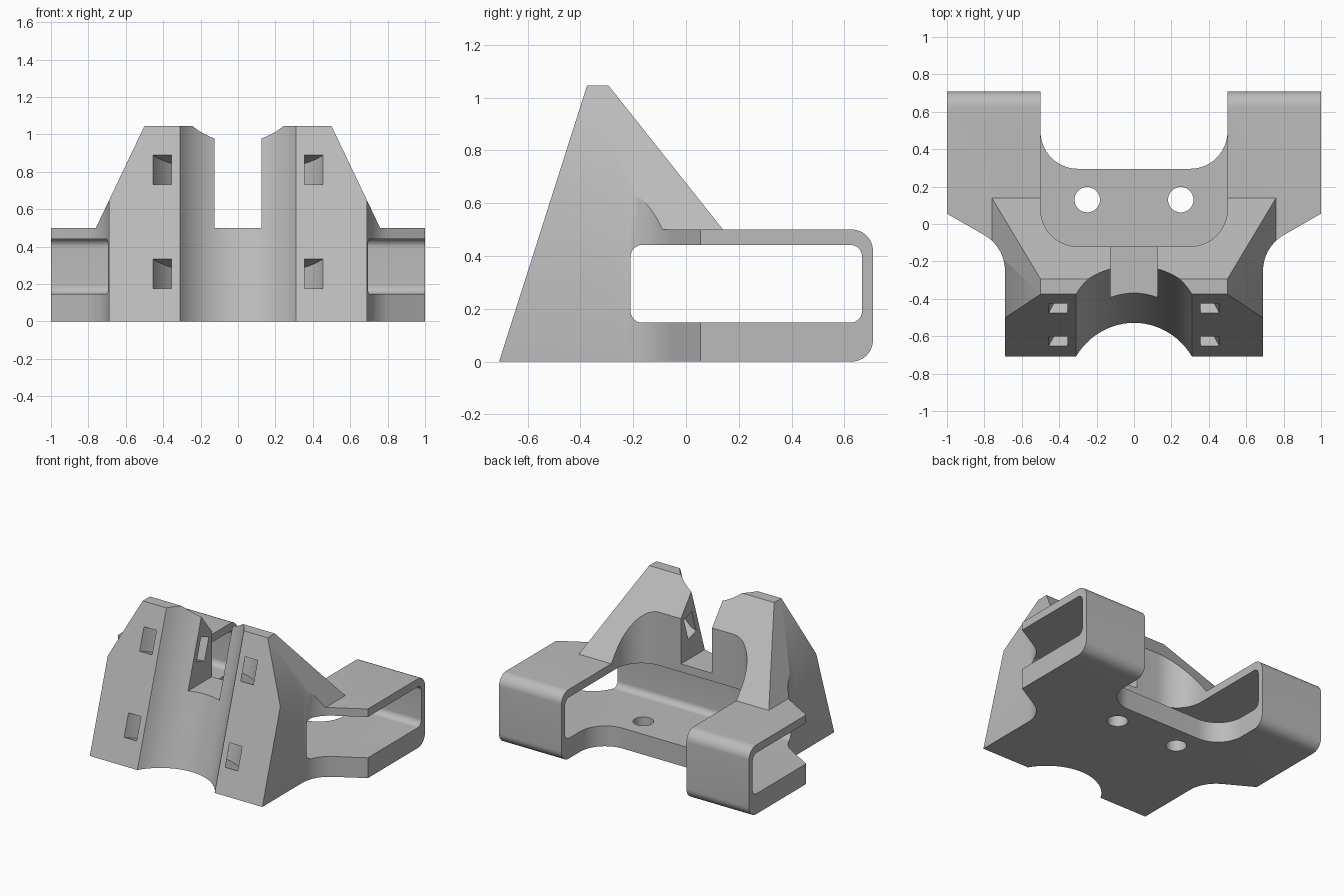
import bpy
import math
from math import pi, sin, cos
from mathutils import Matrix, Vector

old = bpy.data.objects.get("Cube")
if old:
    bpy.data.objects.remove(old, do_unlink=True)

grey = bpy.data.materials.new("plain grey")
grey.use_nodes = True
GREY = (0.5, 0.5, 0.5, 1)
grey.diffuse_color = GREY
grey.node_tree.nodes["Principled BSDF"].inputs["Base Color"].default_value = GREY

# Maps from (profile u, profile v, extrusion) to x, y, z
PLAN = Matrix.Identity(4)
SIDE = Matrix(((0, 0, 1, 0), (1, 0, 0, 0), (0, 1, 0, 0), (0, 0, 0, 1)))
FRONT = Matrix(((1, 0, 0, 0), (0, 0, -1, 0), (0, 1, 0, 0), (0, 0, 0, 1)))


def prism(name, pts, lo, hi, frame=PLAN):
    """Extrude a closed profile between two levels of the given frame."""
    n = len(pts)
    if sum(pts[i - 1][0] * pts[i][1] - pts[i][0] * pts[i - 1][1] for i in range(n)) < 0:
        pts = pts[::-1]
    verts = [frame @ Vector((u, v, w)) for w in (lo, hi) for u, v in pts]
    faces = [list(range(n))[::-1], list(range(n, 2 * n))]
    faces += [(i, (i + 1) % n, (i + 1) % n + n, i + n) for i in range(n)]
    mesh = bpy.data.meshes.new(name)
    mesh.from_pydata(verts, [], faces)
    mesh.materials.append(grey)
    obj = bpy.data.objects.new(name, mesh)
    bpy.context.collection.objects.link(obj)
    return obj


def arc(cx, cy, r, a0, a1, steps=12):
    return [(cx + r * cos(math.radians(a0 + (a1 - a0) * i / steps)),
             cy + r * sin(math.radians(a0 + (a1 - a0) * i / steps)))
            for i in range(steps + 1)]


def rounded(x0, x1, y0, y1, r):
    return (arc(x0 + r, y0 + r, r, 180, 270) + arc(x1 - r, y0 + r, r, 270, 360)
            + arc(x1 - r, y1 - r, r, 0, 90) + arc(x0 + r, y1 - r, r, 90, 180))


def circle(x, y, r, steps=48):
    return arc(x, y, r, 0, 360, steps)[:-1]


def combine(target, tool, operation="DIFFERENCE"):
    """Apply a boolean and discard the helper."""
    tool.hide_render = True
    mod = target.modifiers.new("shape", "BOOLEAN")
    mod.operation, mod.solver, mod.object = operation, "EXACT", tool
    bpy.context.view_layer.objects.active = target
    bpy.ops.object.modifier_apply(modifier=mod.name)
    bpy.data.objects.remove(tool, do_unlink=True)


TOP, DECK, FLOOR = 1.045, 0.5, 0.147
BACK = 0.708

# Body: plan outline, narrowed by the side and front outlines
half = [(0.69, -BACK)] + arc(0.91, -0.25, 0.22, 180, 120, 16) + [(1, 0.055), (1, BACK)]
mirrored = [(-x, y) for x, y in reversed(half)]
body = prism("mount_body", half + mirrored, 0, TOP)
side = ([(-BACK, 0), (-0.375, TOP), (-0.293, TOP), (0.14, DECK)]
        + arc(BACK - 0.08, DECK - 0.08, 0.08, 90, 0)
        + arc(BACK - 0.08, 0.08, 0.08, 0, -90))
combine(body, prism("side_outline", side, -1.2, 1.2, SIDE), "INTERSECT")
right = [(1.1, -0.1), (1.1, DECK), (0.76, DECK), (0.5, TOP), (0.5, TOP + 0.1)]
left = [(-x, z) for x, z in reversed(right)]
combine(body, prism("front_outline", right + left, -1.2, 1.2, FRONT), "INTERSECT")

# Strap window through both arms, and the rounded openings at the back
combine(body, prism("arm_window", rounded(-0.21, 0.667, FLOOR, 0.442, 0.045), -1.2, 1.2, SIDE))
combine(body, prism("back_opening", rounded(-0.5, 0.5, 0.295, 1.5, 0.2), -0.2, 1.3))
combine(body, prism("deck_opening", rounded(-0.5, 0.5, -0.12, 1.4, 0.2), FLOOR, 1.3))

# Screw holes in the floor and the slot between the towers
for x in (-0.25, 0.25):
    combine(body, prism("screw_hole", circle(x, 0.13, 0.068), -0.1, 0.3))
combine(body, prism("tower_slot", [(-0.125, -1), (0.125, -1), (0.125, 1), (-0.125, 1)], DECK, 1.3))

# Leaning tube groove and the curved tie channels around it
tilt = math.atan2(BACK - 0.375, TOP)
leaning = (Matrix.Translation((0, -BACK, 0)) @ Matrix.Rotation(-tilt, 4, "X")
           @ Matrix.Translation((0, -0.195, 0)))
combine(body, prism("tube_groove", circle(0, 0, 0.366, 80), -0.5, 1.6, leaning))
for z in (0.255, 0.81):
    s = z / cos(tilt)
    ring = arc(0, 0, 0.495, -10, 190, 40) + arc(0, 0, 0.405, 190, -10, 40)
    combine(body, prism("tie_channel", ring, s - 0.083, s + 0.083, leaning))

bpy.ops.object.select_all(action="DESELECT")
body.select_set(True)
bpy.context.view_layer.objects.active = body
bpy.ops.object.shade_smooth_by_angle(angle=math.radians(30))
